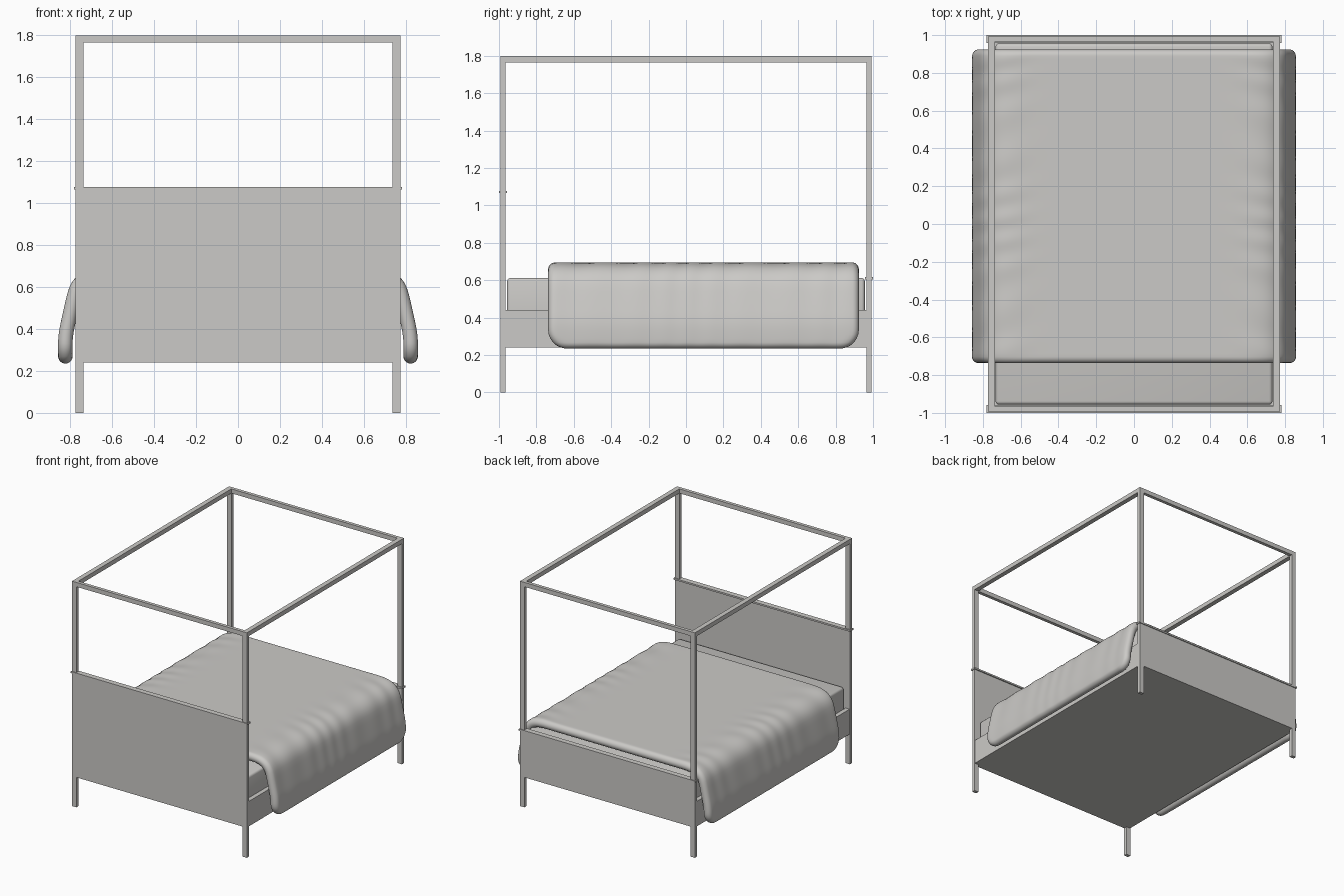
import bpy, bmesh, math
from mathutils import Vector

if "Cube" in bpy.data.objects:
    bpy.data.objects.remove(bpy.data.objects["Cube"])

grey = bpy.data.materials.new("warm grey")
grey.diffuse_color = (0.6, 0.59, 0.57, 1)
grey.use_nodes = True
grey.node_tree.nodes["Principled BSDF"].inputs["Base Color"].default_value = grey.diffuse_color


def add_object(name, bm):
    bmesh.ops.recalc_face_normals(bm, faces=bm.faces)
    me = bpy.data.meshes.new(name)
    bm.to_mesh(me)
    bm.free()
    me.materials.append(grey)
    ob = bpy.data.objects.new(name, me)
    bpy.context.collection.objects.link(ob)
    return ob


def box(name, x0, x1, y0, y1, z0, z1, bevel=0, segments=3):
    bm = bmesh.new()
    bmesh.ops.create_cube(bm, size=1)
    for v in bm.verts:
        v.co = ((x0 + x1) / 2 + v.co.x * (x1 - x0),
                (y0 + y1) / 2 + v.co.y * (y1 - y0),
                (z0 + z1) / 2 + v.co.z * (z1 - z0))
    if bevel:
        bmesh.ops.bevel(bm, geom=bm.edges[:], offset=bevel, segments=segments,
                        affect='EDGES', profile=0.5)
    return add_object(name, bm)


def smooth(ob, angle=40):
    bpy.ops.object.select_all(action='DESELECT')
    ob.select_set(True)
    bpy.context.view_layer.objects.active = ob
    bpy.ops.object.shade_smooth_by_angle(angle=math.radians(angle))


XI, XO = 0.736, 0.774      # post faces across the bed
YI, YO = 0.966, 0.993      # post faces along the bed
H = 1.8

# posts, canopy side rails and bed side rails, left and right
for sx, side in ((-1, "left"), (1, "right")):
    xa, xb = sorted((sx * XI, sx * XO))
    for sy, end in ((-1, "front"), (1, "back")):
        ya, yb = sorted((sy * YI, sy * YO))
        box(f"{end}_{side}_post", xa, xb, ya, yb, 0, H)
    box(f"{side}_canopy_rail", xa, xb, -YI, YI, H - 0.035, H)
    xa, xb = sorted((sx * XI, sx * 0.771))
    box(f"{side}_bed_rail", xa, xb, -YI, YI, 0.24, 0.44)

# canopy end rails, headboard and footboard with their cap trims
for sy, name, top in ((-1, "headboard", 1.065), (1, "footboard", 0.605)):
    ya, yb = sorted((sy * YI, sy * YO))
    box(f"{name}_canopy_rail", -XI, XI, ya, yb, H - 0.035, H)
    box(name, -XI, XI, ya, yb, 0.24, top)
    ya, yb = sorted((sy * 0.957, sy * 1.0))
    box(f"{name}_cap", -0.781, 0.781, ya, yb, top, top + 0.013)

# base panel and mattress
box("base_panel", -XI, XI, -YI, YI, 0.24, 0.27)
smooth(box("mattress", -0.733, 0.733, -0.956, 0.956, 0.27, 0.612, 0.018))

# duvet: middle line of half the cross-section, from bed centre to hanging hem
half = [(0, .66), (.25, .66), (.5, .66), (.64, .66), (.70, .652), (.745, .63),
        (.772, .59), (.787, .53), (.805, .45), (.82, .38), (.824, .32), (.822, .235)]
path = [Vector((-x, 0, z)) for x, z in reversed(half[1:])] + [Vector((x, 0, z)) for x, z in half]
lengths = [0]
for a, b in zip(path, path[1:]):
    lengths.append(lengths[-1] + (b - a).length)
L = lengths[-1]


def raw_point(s):
    for i in range(len(path) - 1):
        if s <= lengths[i + 1] or i == len(path) - 2:
            t = (s - lengths[i]) / (lengths[i + 1] - lengths[i])
            return path[i].lerp(path[i + 1], t)


def point(s):
    # averaged along the path so the corners round off
    d = min(0.03, s, L - s)
    return (raw_point(s - d) + raw_point(s) * 2 + raw_point(s + d)) / 4


def spaced(length, edge, n_edge, n_mid):
    # positions packed tightly into both rounded edges
    e = [edge * (1 - math.cos(math.pi / 2 * i / n_edge)) for i in range(n_edge)]
    mid = [edge + (length - 2 * edge) * i / n_mid for i in range(n_mid + 1)]
    return e + mid + [length - v for v in reversed(e)]


Y0, Y1, THICK, EDGE, CORNER = -0.737, 0.924, 0.034, 0.034, 0.10
S = spaced(L, EDGE, 6, 110)
V = spaced(Y1 - Y0, EDGE, 6, 90)
W = Y1 - Y0
bm = bmesh.new()
upper, lower = [], []
for s in S:
    p = point(s)
    tangent = point(min(s + 0.01, L)) - point(max(s - 0.01, 0))
    normal = Vector((-tangent.z, 0, tangent.x)).normalized()
    ds = min(s, L - s)
    # rounded hem corners pull in the sheet's ends
    pull = 0
    if ds < CORNER:
        pull = CORNER - math.sqrt(max(0, CORNER ** 2 - (CORNER - ds) ** 2))
    row_u, row_l = [], []
    for v in V:
        y = Y0 + pull + v / W * (W - 2 * pull)
        dy = min(y - Y0, Y1 - y)
        d = min(ds, dy)
        if ds < CORNER and dy < CORNER:
            d = CORNER - math.hypot(CORNER - ds, CORNER - dy)
        k = min(1, max(0, d / EDGE))
        h = THICK * math.sqrt(max(0, 1 - (1 - k) ** 2))
        # soft creases where the cloth turns down the sides
        fade = math.exp(-((abs(p.x) - 0.70) / 0.13) ** 2) * k
        crease = 0.0022 * fade * math.sin(38 * y + 9 * abs(p.x) + 2 * math.sin(7 * y)) 
        c = Vector((p.x, y, p.z))
        row_u.append(bm.verts.new(c + normal * (h + crease)))
        row_l.append(bm.verts.new(c - normal * h))
    upper.append(row_u)
    lower.append(row_l)
for grid in (upper, lower):
    for a, b in zip(grid, grid[1:]):
        for j in range(len(V) - 1):
            bm.faces.new((a[j], b[j], b[j + 1], a[j + 1]))
bmesh.ops.remove_doubles(bm, verts=bm.verts, dist=0.0002)
smooth(add_object("duvet", bm), 60)
